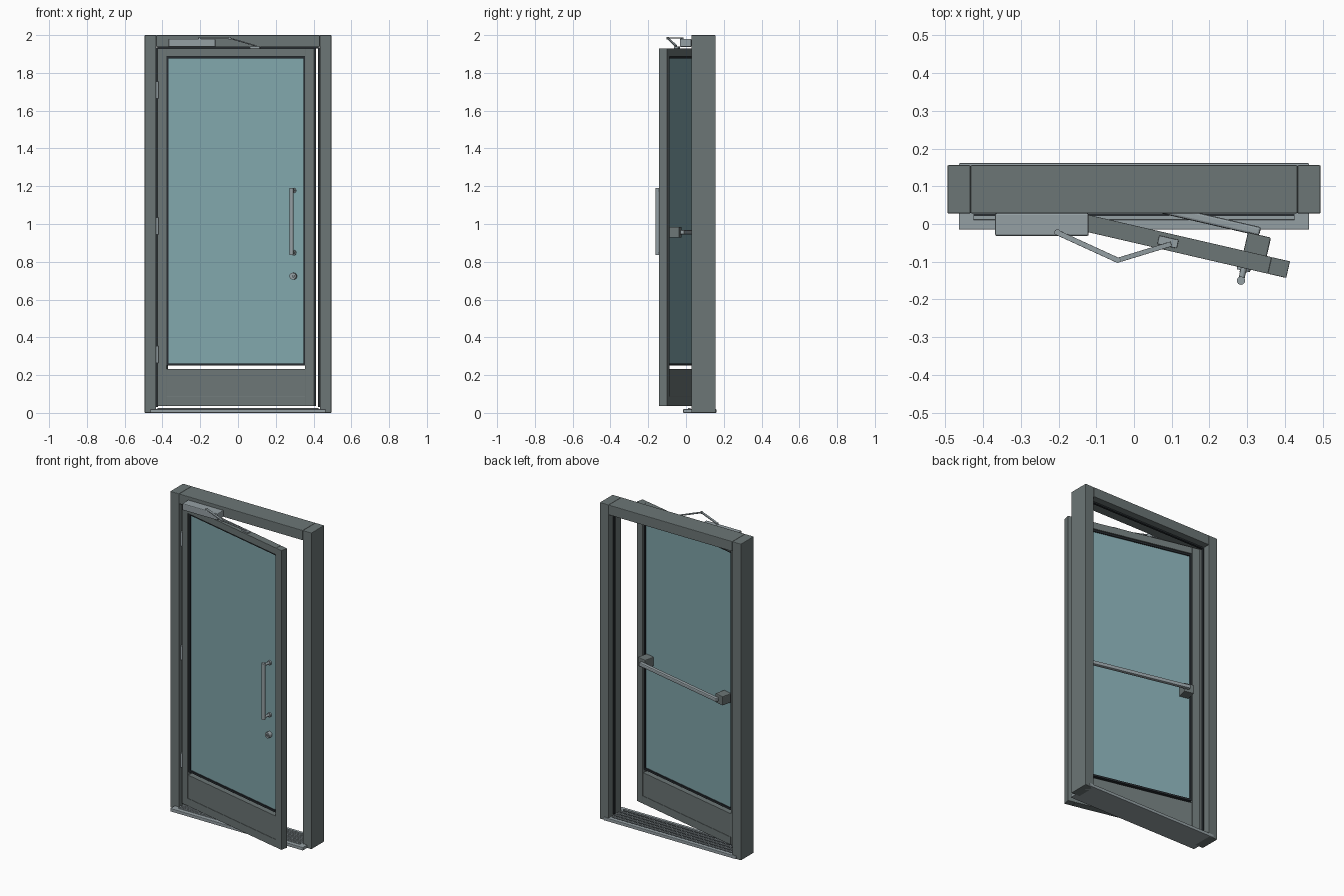
import bpy, bmesh
from math import radians, pi
from mathutils import Matrix, Vector

if "Cube" in bpy.data.objects:
    bpy.data.objects.remove(bpy.data.objects["Cube"])


def material(name, rgb):
    m = bpy.data.materials.new(name)
    m.diffuse_color = (*rgb, 1)
    m.use_nodes = True
    m.node_tree.nodes["Principled BSDF"].inputs["Base Color"].default_value = m.diffuse_color
    return m


FRAME = material("frame_paint", (0.15, 0.18, 0.18))
METAL = material("metal", (0.30, 0.35, 0.37))
RUBBER = material("rubber", (0.02, 0.025, 0.03))
GLASS = material("tinted_glass", (0.22, 0.38, 0.41))

WORLD = Matrix.Identity(4)
# Open leaf: local x runs along the leaf, local y towards its back
LEAF = Matrix.Translation((-0.428, 0.049, 0)) @ Matrix.Rotation(radians(-13), 4, 'Z')


def finish(name, bm, mat, space):
    me = bpy.data.meshes.new(name)
    bm.to_mesh(me)
    bm.free()
    me.materials.append(mat)
    ob = bpy.data.objects.new(name, me)
    bpy.context.collection.objects.link(ob)
    ob.matrix_world = space
    return ob


def box(name, x, y, z, mat=FRAME, space=WORLD, bevel=0.0):
    bm = bmesh.new()
    size = Matrix.Diagonal((x[1] - x[0], y[1] - y[0], z[1] - z[0], 1))
    mid = Matrix.Translation((sum(x) / 2, sum(y) / 2, sum(z) / 2))
    bmesh.ops.create_cube(bm, size=1, matrix=mid @ size)
    ob = finish(name, bm, mat, space)
    if bevel:
        mod = ob.modifiers.new("bevel", 'BEVEL')
        mod.width = bevel
        mod.segments = 2
    return ob


def rod(name, a, b, r, mat=METAL, space=WORLD, sides=24):
    a, b = Vector(a), Vector(b)
    d = b - a
    bm = bmesh.new()
    bmesh.ops.create_cone(bm, cap_ends=True, segments=sides, radius1=r, radius2=r, depth=d.length,
                          matrix=Matrix.Translation((a + b) / 2) @ d.to_track_quat('Z', 'Y').to_matrix().to_4x4())
    for f in bm.faces:
        f.smooth = len(f.verts) == 4
    for e in bm.edges:
        e.smooth = all(f.smooth for f in e.link_faces)
    return finish(name, bm, mat, space)


def flat_arm(name, a, b, width, thick):
    a, b = Vector(a), Vector(b)
    d = (b - a).normalized()
    side = Vector((0, 0, 1)).cross(d).normalized()
    up = d.cross(side)
    rot = Matrix((d, side, up)).transposed().to_4x4()
    length = (b - a).length / 2
    return box(name, (-length, length), (-width / 2, width / 2), (-thick / 2, thick / 2), METAL,
               Matrix.Translation((a + b) / 2) @ rot, 0.001)


# Fixed frame with rubber stops
for s, side in ((-1, "left"), (1, "right")):
    box(f"{side}_jamb", sorted((s * 0.433, s * 0.494)), (0.028, 0.156), (0, 2), bevel=0.003)
    box(f"{side}_weather_strip", sorted((s * 0.424, s * 0.434)), (0.098, 0.112), (0.03, 1.935), RUBBER)
box("header", (-0.433, 0.433), (0.028, 0.156), (1.937, 2), bevel=0.003)
box("head_weather_strip", (-0.425, 0.425), (0.098, 0.112), (1.928, 1.938), RUBBER)

# Threshold with raised ridges
box("threshold", (-0.464, 0.464), (-0.015, 0.161), (0, 0.02), METAL, bevel=0.003)
for i in range(5):
    y = 0.017 + i * 0.028
    box(f"threshold_ridge_{i + 1}", (-0.425, 0.425), (y - 0.006, y + 0.006), (0.018, 0.026), METAL, bevel=0.001)
    box(f"threshold_groove_{i + 1}", (-0.425, 0.425), (y + 0.006, y + 0.010), (0.018, 0.0206), RUBBER)

# Hinges
for i, z in enumerate((0.31, 0.99, 1.71)):
    rod(f"hinge_{i + 1}", (-0.428, 0.049, z - 0.045), (-0.428, 0.049, z + 0.045), 0.007)

# Door leaf
W, T = 0.853, 0.045
for side, x in (("hinge", (0, 0.05)), ("lock", (W - 0.05, W))):
    box(f"{side}_stile", x, (0, T), (0.037, 1.93), FRAME, LEAF, 0.002)
inner = (0.05, W - 0.05)
box("top_rail", inner, (0, T), (1.887, 1.93), FRAME, LEAF, 0.001)
box("bottom_rail", inner, (0, T), (0.037, 0.086), FRAME, LEAF, 0.001)
box("kick_panel", inner, (0.002, T - 0.002), (0.085, 0.233), FRAME, LEAF, 0.001)
box("glass_pane", (0.053, W - 0.053), (0.017, 0.028), (0.253, 1.884), GLASS, LEAF)
for name, z in (("lower", (0.25, 0.262)), ("upper", (1.876, 1.888))):
    box(f"{name}_gasket", inner, (0.009, 0.036), z, RUBBER, LEAF)
for name, x in (("hinge_side", (0.049, 0.059)), ("lock_side", (W - 0.059, W - 0.049))):
    box(f"{name}_gasket", x, (0.009, 0.036), (0.25, 1.888), RUBBER, LEAF)

# Pull handle and lock cylinder on the front
U = 0.738
rod("pull_bar", (U, -0.034, 0.835), (U, -0.034, 1.19), 0.011, space=LEAF)
for name, z in (("lower", 0.848), ("upper", 1.177)):
    rod(f"{name}_pull_standoff", (U, -0.034, z), (U, 0.018, z), 0.008, space=LEAF)
    rod(f"{name}_pull_rose", (U, 0.008, z), (U, 0.018, z), 0.014, space=LEAF)
rod("lock_rose", (U, -0.007, 0.724), (U, 0.018, 0.724), 0.018, space=LEAF)
rod("lock_core", (U, -0.012, 0.724), (U, 0, 0.724), 0.009, space=LEAF)
box("key_slot", (U - 0.0015, U + 0.0015), (-0.013, -0.011), (0.718, 0.730), RUBBER, LEAF)

# Push bar on the back
for name, x in (("hinge_side", (0.063, 0.126)), ("lock_side", (0.727, 0.790))):
    box(f"{name}_push_bar_bracket", x, (0.026, 0.095), (0.928, 0.985), FRAME, LEAF, 0.004)
box("push_bar", (0.095, 0.758), (0.092, 0.116), (0.944, 0.968), METAL, LEAF, 0.006)

# Overhead closer with folding arm
box("closer_body", (-0.368, -0.12), (-0.032, 0.029), (1.937, 1.98), METAL, bevel=0.005)
rod("closer_spindle", (-0.203, -0.022, 1.97), (-0.203, -0.022, 1.988), 0.008)
elbow = (-0.043, -0.096, 1.984)
flat_arm("closer_main_arm", (-0.207, -0.021, 1.984), elbow, 0.014, 0.006)
flat_arm("closer_link_arm", elbow, (0.098, -0.053, 1.942), 0.013, 0.006)
rod("closer_elbow", (-0.043, -0.096, 1.978), (-0.043, -0.096, 1.989), 0.007)
box("closer_arm_shoe", (0.50, 0.553), (0.011, 0.034), (1.929, 1.939), METAL, LEAF, 0.002)
